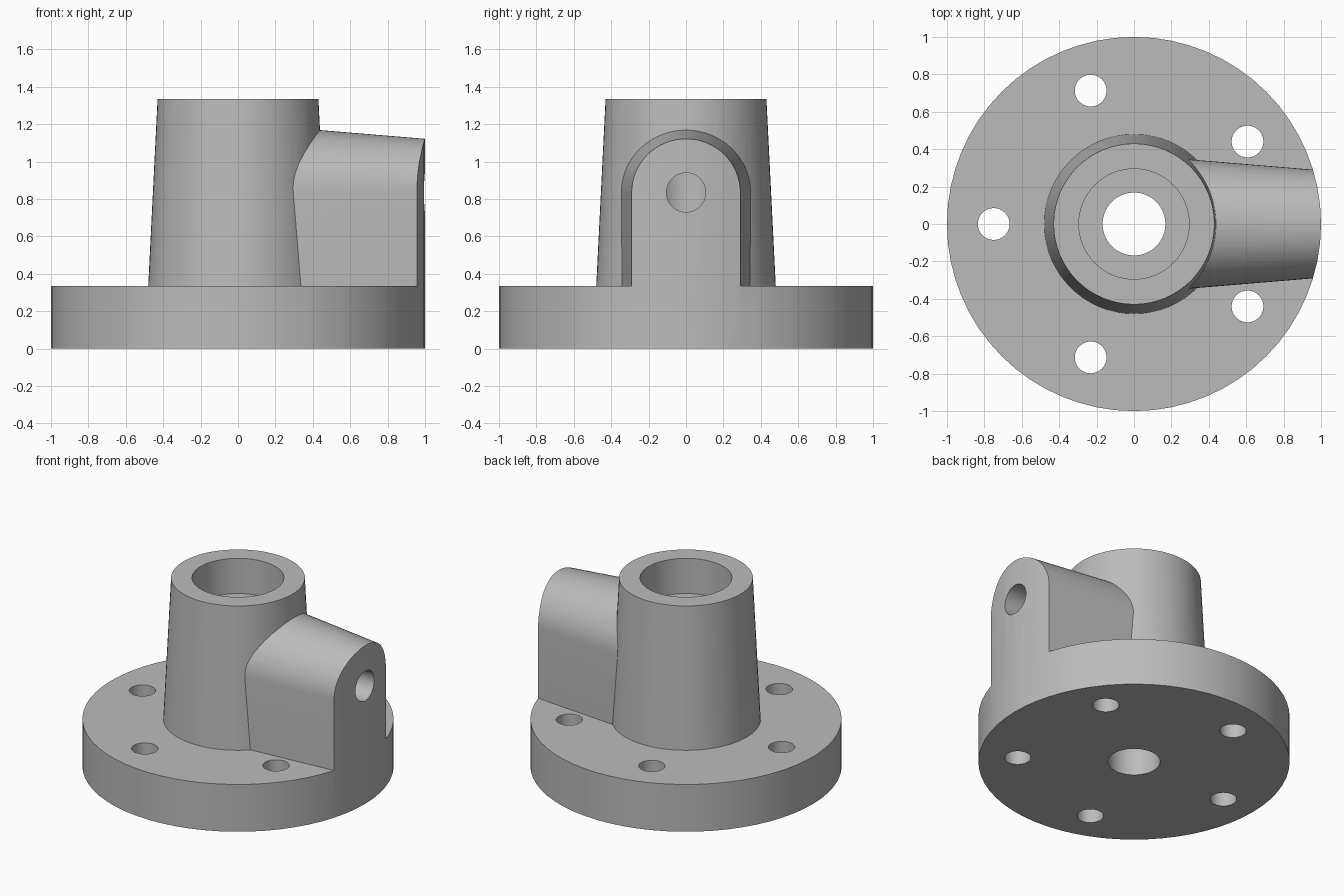
import bpy
import bmesh
from math import cos, sin, pi, radians
from mathutils import Matrix, Vector

if "Cube" in bpy.data.objects:
    bpy.data.objects.remove(bpy.data.objects["Cube"], do_unlink=True)

BASE_H, TOP = 0.335, 1.335
PORT_Z = 0.835

metal = bpy.data.materials.new("grey_metal")
metal.use_nodes = True
grey = (0.5, 0.5, 0.5, 1)
metal.diffuse_color = grey
metal.node_tree.nodes["Principled BSDF"].inputs["Base Color"].default_value = grey


def make_object(name, bm):
    bmesh.ops.recalc_face_normals(bm, faces=bm.faces)
    mesh = bpy.data.meshes.new(name)
    bm.to_mesh(mesh)
    bm.free()
    mesh.materials.append(metal)
    obj = bpy.data.objects.new(name, mesh)
    bpy.context.collection.objects.link(obj)
    return obj


def cone(name, r0, r1, z0, z1, segments=64, place=Matrix()):
    bm = bmesh.new()
    bmesh.ops.create_cone(bm, cap_ends=True, segments=segments, radius1=r0, radius2=r1,
                          depth=z1 - z0, matrix=place @ Matrix.Translation((0, 0, (z0 + z1) / 2)))
    return make_object(name, bm)


def combine(target, tool, operation):
    mod = target.modifiers.new("join", "BOOLEAN")
    mod.operation = operation
    mod.solver = "EXACT"
    mod.object = tool
    bpy.context.view_layer.objects.active = target
    bpy.ops.object.modifier_apply(modifier=mod.name)
    bpy.data.objects.remove(tool, do_unlink=True)


# Oversized base slab, trimmed round later
bm = bmesh.new()
bmesh.ops.create_cube(bm, size=1, matrix=Matrix.Translation((0, 0, BASE_H / 2))
                      @ Matrix.Diagonal((2.6, 2.6, BASE_H, 1)))
body = make_object("flanged_bearing_body", bm)

# Drafted central boss
draft = 0.05
boss = cone("boss", 0.48 + draft * 0.2, 0.43, BASE_H - 0.2, TOP)
combine(body, boss, "UNION")

# Arched arm, widening towards the boss
bm = bmesh.new()
rings = []
for x in (0.0, 1.2):
    r = 0.287 + 0.083 * (1 - x)
    outline = [(r, 0.15)]
    outline += [(r * cos(pi * i / 32), PORT_Z + r * sin(pi * i / 32)) for i in range(33)]
    outline += [(-r, 0.15)]
    rings.append([bm.verts.new((x, y, z)) for y, z in outline])
near, far = rings
bm.faces.new(near)
bm.faces.new(far)
for i in range(len(near)):
    j = (i + 1) % len(near)
    bm.faces.new((near[i], near[j], far[j], far[i]))
combine(body, make_object("arm", bm), "UNION")

# Round envelope trims the slab and the arm end together
combine(body, cone("envelope", 1, 1, -0.2, 1.6), "INTERSECT")

# Central bore and wider counterbore
combine(body, cone("bore", 0.168, 0.168, -0.2, 1.6), "DIFFERENCE")
combine(body, cone("counterbore", 0.295, 0.295, TOP - 0.25, 1.6), "DIFFERENCE")

# Side port through the arm into the bore
sideways = Matrix.Translation((0, 0, PORT_Z)) @ Matrix.Rotation(pi / 2, 4, "Y")
combine(body, cone("port", 0.105, 0.105, 0, 1.3, 48, sideways), "DIFFERENCE")

# Five bolt holes
for k in range(5):
    a = radians(36 + 72 * k)
    spot = Matrix.Translation(Vector((cos(a), sin(a), 0)) * 0.75)
    combine(body, cone("bolt_hole", 0.085, 0.085, -0.2, 0.6, 40, spot), "DIFFERENCE")

bpy.ops.object.select_all(action="DESELECT")
body.select_set(True)
bpy.context.view_layer.objects.active = body
bpy.ops.object.shade_smooth_by_angle(angle=radians(25))
